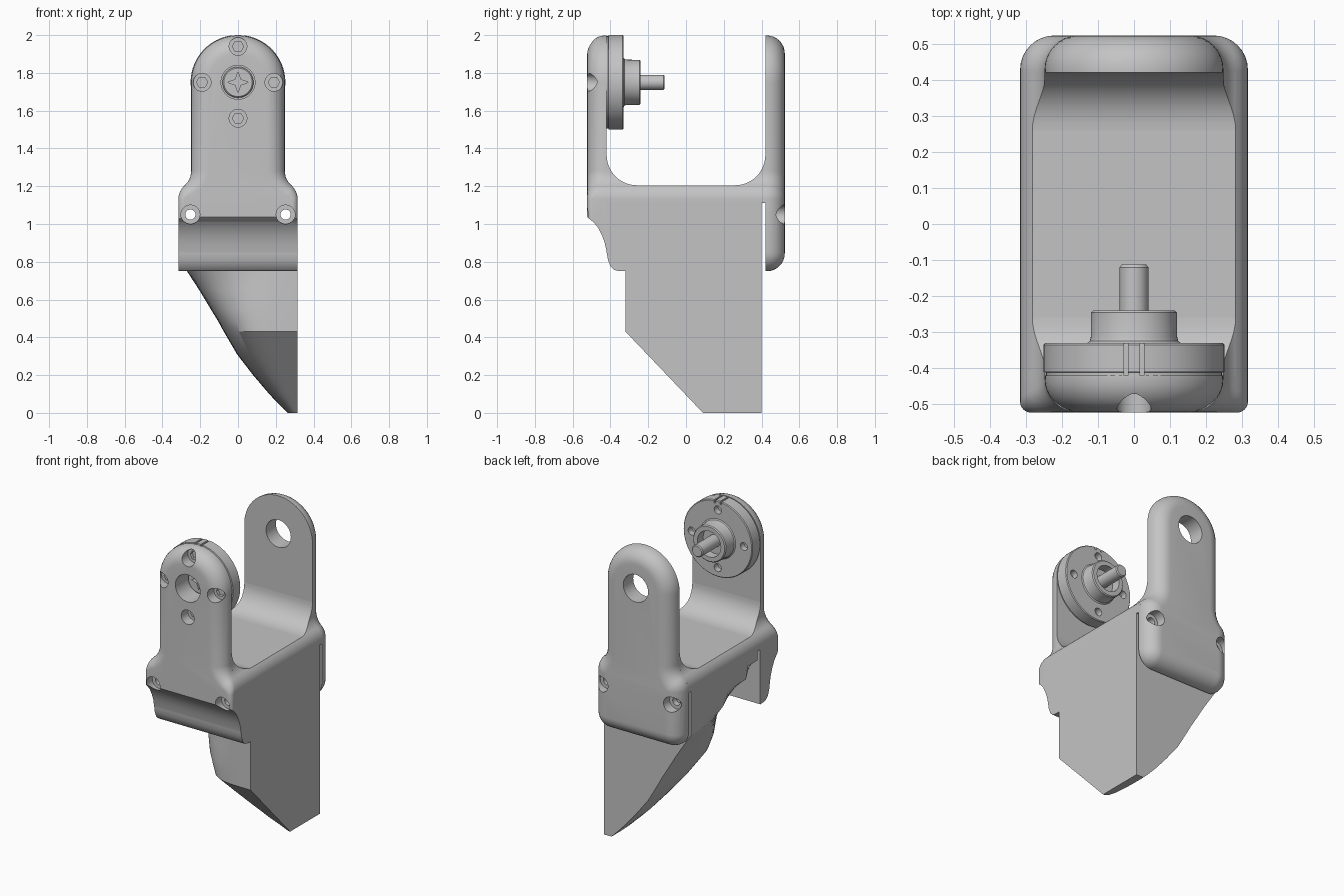
import bpy, bmesh
from math import sin, cos, pi, acos, sqrt, radians

if "Cube" in bpy.data.objects:
    bpy.data.objects.remove(bpy.data.objects["Cube"])

GREY = (0.55, 0.55, 0.55, 1)
mat = bpy.data.materials.new("plain grey")
mat.use_nodes = True
mat.diffuse_color = GREY
mat.node_tree.nodes["Principled BSDF"].inputs["Base Color"].default_value = GREY

HUB = 1.75      # height of the pivot axis
HALF = 0.316    # half width of the lower housing
NECK = 0.248    # half width of the upper arms
ROUND = 0.1
FLOOR = 1.205   # top of the bridge between the arms


def loft(name, rings):
    """Skin a stack of equal-length rings and cap both ends."""
    bm = bmesh.new()
    rows = [[bm.verts.new(p) for p in ring] for ring in rings]
    n = len(rows[0])
    for a, b in zip(rows, rows[1:]):
        for i in range(n):
            j = (i + 1) % n
            bm.faces.new((a[i], a[j], b[j], b[i]))
    bm.faces.new(rows[0])
    bm.faces.new(rows[-1])
    bmesh.ops.remove_doubles(bm, verts=bm.verts, dist=0.0001)
    bmesh.ops.recalc_face_normals(bm, faces=bm.faces)
    mesh = bpy.data.meshes.new(name)
    bm.to_mesh(mesh)
    bm.free()
    mesh.materials.append(mat)
    obj = bpy.data.objects.new(name, mesh)
    bpy.context.collection.objects.link(obj)
    return obj


def lathe(name, profile, x=0, z=HUB, sides=48):
    """Turn (radius, y) pairs about an axis parallel to y."""
    return loft(name, [[(x + r * cos(2 * pi * i / sides), y, z + r * sin(2 * pi * i / sides))
                        for i in range(sides)] for r, y in profile])


def rod(name, r, y0, y1, x=0, z=HUB, sides=32):
    return lathe(name, [(r, y0), (r, y1)], x, z, sides)


def prism(name, yz, x0, x1):
    return loft(name, [[(x, y, z) for y, z in yz] for x in (x0, x1)])


def box(name, x0, x1, y0, y1, z0, z1):
    return prism(name, [(y0, z0), (y1, z0), (y1, z1), (y0, z1)], x0, x1)


def arc(cx, cz, r, a0, a1, n):
    return [(cx + r * cos(a0 + (a1 - a0) * i / n), cz + r * sin(a0 + (a1 - a0) * i / n))
            for i in range(n + 1)]


# Shoulder geometry: a concave arc flowing into a convex one
shoulder_x, shoulder_z = HALF - ROUND, 1.13
hollow_x = NECK + ROUND
phi = acos((hollow_x - shoulder_x) / (2 * ROUND))
hollow_z = shoulder_z + 2 * ROUND * sin(phi)


def arm_ring(t, side, y_out, bottom, low_round):
    """Arm outline at angle t around its outer edge rounding."""
    def edge(z):
        k = min(1, max(0, (z - shoulder_z) / (hollow_z - shoulder_z)))
        return low_round + (0.095 - low_round) * k

    arcs = [(0, HUB, NECK, -1, pi / 2, 0, 20), (hollow_x, hollow_z, ROUND, 1, pi, pi + phi, 6),
            (shoulder_x, shoulder_z, ROUND, -1, phi, 0, 6),
            (shoulder_x, bottom + ROUND, ROUND, -1, 0, -pi / 2, 8)]
    right = []
    for cx, cz, r, sign, a0, a1, n in arcs:
        for i in range(n + 1):
            a = a0 + (a1 - a0) * i / n
            e = edge(cz + r * sin(a))
            d = r + sign * e * (1 - cos(t))
            right.append((cx + d * cos(a), y_out - side * e * (1 - sin(t)), cz + d * sin(a)))
    return right + [(-x, y, z) for x, y, z in reversed(right[1:])]


def arm(name, side, bottom, low_round):
    rings = [arm_ring(pi / 2 * k / 8, side, side * 0.523, bottom, low_round) for k in range(9)]
    inner = [(x, side * 0.42, z) for x, _, z in rings[0]]
    return loft(name, [inner] + rings)


def arm_width(z):
    if z >= hollow_z:
        return NECK
    return hollow_x - sqrt(ROUND ** 2 - (hollow_z - z) ** 2)


# Arms and front flange
front_arm = arm("front_arm", -1, 0.55, 0.03)
back_arm = arm("back_arm", 1, 0.75, 0.095)
flange = box("front_flange", -HALF, HALF, -0.42, -0.32, 0.75, 1.12)

# Bridge between the arms, its edges following the shoulder curve
top_angle = acos(sqrt(ROUND ** 2 - (FLOOR - shoulder_z) ** 2) / ROUND)
half = arc(shoulder_x, shoulder_z, ROUND, 0, top_angle, 6)
section = [(HALF, 1.11)] + half + [(-x, z) for x, z in reversed(half)] + [(-HALF, 1.11)]
bridge = loft("bridge", [[(x, y, z) for x, z in section] for y in (-0.43, 0.43)])

# Curved webs where the arms rise from the bridge
webs = []
for side, word in ((-1, "front"), (1, "back")):
    rings = []
    for y, z in arc(0.26, FLOOR + 0.16, 0.16, -pi / 2, 0, 12):
        w = arm_width(z)
        rings.append([(-w, side * y, z), (w, side * y, z),
                      (w, side * 0.425, z), (-w, side * 0.425, z)])
    webs.append(loft(word + "_web", rings))

# Lower wedge: rounded-corner sections (height, left reach, squareness) shrinking to the tip
levels = [(0, .262, 3), (.05, .212, 3.5), (.1, .165, 4), (.2, .08, 4), (.31, -.005, 4),
          (.43, -.075, 4.2), (.49, -.108, 4), (.55, -.145, 3.7), (.65, -.205, 3), (.75, -.27, 2.5),
          (.82, -.316, 2.4), (.88, -.36, 2.4), (.97, -.55, 2.6), (1.05, -1, 3), (1.12, -1, 3)]
rings = []
for z, left, power in levels:
    front = max(-0.32, 0.09 - 0.41 * z / 0.43)
    ring = [(HALF, 0.40, z)]
    for i in range(33):
        c, s = cos(pi / 2 * i / 32), sin(pi / 2 * i / 32)
        x = HALF + (left - HALF) * max(c, 0) ** (2 / power)
        ring.append((max(x, -HALF), 0.40 + (front - 0.40) * s ** (2 / power), z))
    rings.append(ring)
wedge = loft("lower_wedge", rings)

# Horn disc with hollow hub, shaft and centre screw
disc = lathe("horn_disc", [(.244, -.42), (.244, -.412), (.251, -.41), (.251, -.335), (.246, -.33),
                           (.13, -.33), (.123, -.325), (.12, -.315), (.119, -.246), (.113, -.24),
                           (.085, -.24), (.085, -.30), (.03, -.30)], sides=64)
shaft = lathe("shaft", [(.04, -.35), (.04, -.12), (.034, -.113)], sides=32)
screw = lathe("centre_screw", [(.082, -.36), (.082, -.40), (.075, -.408)])

# Cutters
low = [(-0.252, 1.05), (0.252, 1.05)]
pocket = rod("cut", 0.09, -0.6, -0.37)
cut_front = [pocket]
cut_disc = [pocket]
for k in range(4):
    x, z = 0.19 * cos(k * pi / 2), HUB + 0.19 * sin(k * pi / 2)
    cut_front.append(rod("cut", 0.047, -0.6, -0.455, x, z))
    cut_front.append(rod("cut", 0.03, -0.46, -0.435, x, z, 6))
    cut_disc.append(rod("cut", 0.026, -0.37, -0.3, x, z, 24))
for x in (-0.022, 0.022):
    cut_disc.append(box("cut", x - 0.006, x + 0.006, -0.45, -0.3, 1.98, 2.05))
cut_low = [rod("cut", 0.027, -0.7, 0.7, x, z, 24) for x, z in low]
counter_front = [rod("cut", 0.05, -0.6, -0.46, x, z) for x, z in low]
counter_back = [rod("cut", 0.05, 0.46, 0.6, x, z) for x, z in low]
cut_back = [rod("cut", 0.09, 0.3, 0.6, sides=48)]
scoop = prism("cut", [(-.7, 1.06), (-.53, 1.045), (-.515, 1.03), (-.49, 1.01), (-.465, .98), (-.445, .94),
                      (-.43, .9), (-.42, .85), (-.413, .81), (-.4, .777), (-.38, .757), (-.355, .75),
                      (-.355, .5), (-.7, .5)], -0.5, 0.5)
star = [(r * cos(pi * i / 4), r * sin(pi * i / 4)) for i, r in enumerate([0.055, 0.02] * 4)]
cross = [loft("cut", [[(x, y, HUB + z) for x, z in star] for y in (-0.45, -0.385)])]

jobs = [(front_arm, cut_front + counter_front + cut_low + [scoop]),
        (back_arm, cut_back + counter_back + cut_low),
        (flange, cut_low + [scoop]), (bridge, cut_low), (wedge, cut_low),
        (disc, cut_disc), (screw, cross)]
for obj, cutters in jobs:
    for cutter in cutters:
        cutter.hide_render = True
        mod = obj.modifiers.new("cut", "BOOLEAN")
        mod.operation, mod.solver, mod.object = "DIFFERENCE", "EXACT", cutter

# Bake the cuts, drop the cutters, smooth the rest
bpy.context.view_layer.update()
graph = bpy.context.evaluated_depsgraph_get()
baked = [(obj, bpy.data.meshes.new_from_object(obj.evaluated_get(graph))) for obj, _ in jobs]
for obj, mesh in baked:
    obj.modifiers.clear()
    obj.data = mesh
for cutter in {c for _, cs in jobs for c in cs}:
    bpy.data.objects.remove(cutter)
bpy.ops.object.select_all(action="DESELECT")
for obj in [o for o, _ in jobs] + webs + [shaft]:
    obj.select_set(True)
    bpy.context.view_layer.objects.active = obj
bpy.ops.object.shade_smooth_by_angle(angle=radians(28))
